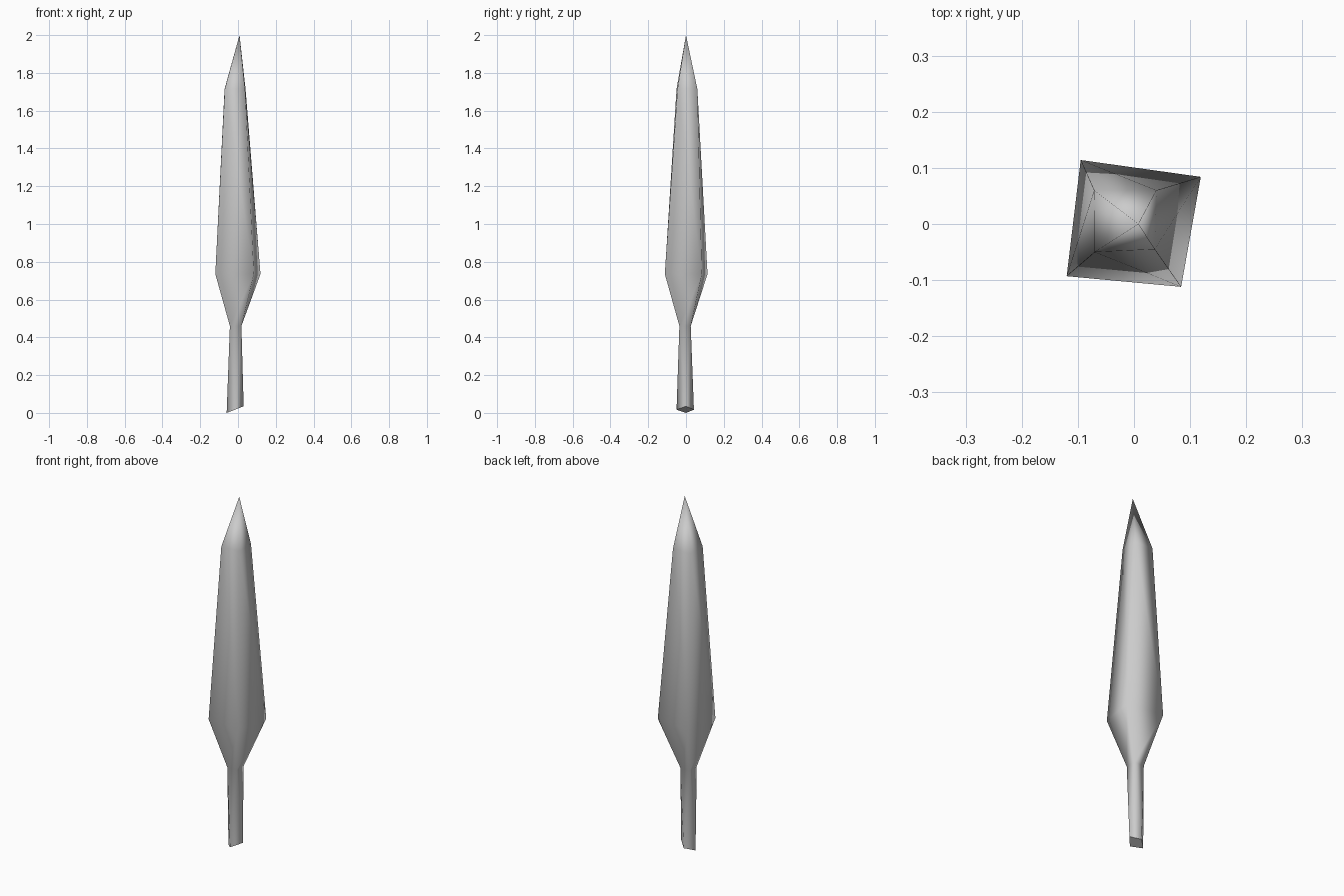
import bpy, bmesh

if "Cube" in bpy.data.objects:
    bpy.data.objects.remove(bpy.data.objects["Cube"])

# Four-cornered sections from the butt upward: back right, back left, front left, front right
sections = [
    # slanted butt, turned an eighth against the neck
    [(0.03, 0.0, 0.035), (-0.015, 0.042, 0.017), (-0.06, 0.0, 0.0), (-0.015, -0.05, 0.017)],
    # neck
    [(0.018, 0.025, 0.46), (-0.043, 0.025, 0.46), (-0.043, -0.035, 0.46), (0.018, -0.035, 0.46)],
    # widest part of the blade
    [(0.119, 0.084, 0.735), (-0.095, 0.114, 0.735), (-0.12, -0.093, 0.735), (0.084, -0.112, 0.735)],
    # shoulder of the point
    [(0.04, 0.06, 1.715), (-0.071, 0.06, 1.715), (-0.07, -0.05, 1.715), (0.037, -0.045, 1.715)],
]
upper_turned = [False, True, False]

bm = bmesh.new()
rings = [[bm.verts.new(p) for p in s] for s in sections]

# Sides of the shaft and blade, split along the convex diagonal
for low, up, flip in zip(rings, rings[1:], upper_turned):
    for i in range(4):
        j = (i + 1) % 4
        if flip:
            bm.faces.new((low[i], low[j], up[j]))
            bm.faces.new((low[i], up[j], up[i]))
        else:
            bm.faces.new((low[i], low[j], up[i]))
            bm.faces.new((low[j], up[j], up[i]))

# Point
tip = bm.verts.new((0.008, 0.0, 2.0))
for i in range(4):
    bm.faces.new((rings[-1][i], rings[-1][(i + 1) % 4], tip))
for f in bm.faces:
    f.smooth = True

# Flat butt
bm.faces.new(rings[0][::-1])
bmesh.ops.recalc_face_normals(bm, faces=bm.faces)

mesh = bpy.data.meshes.new("spear_blade")
bm.to_mesh(mesh)
bm.free()
blade = bpy.data.objects.new("spear_blade", mesh)
bpy.context.collection.objects.link(blade)
